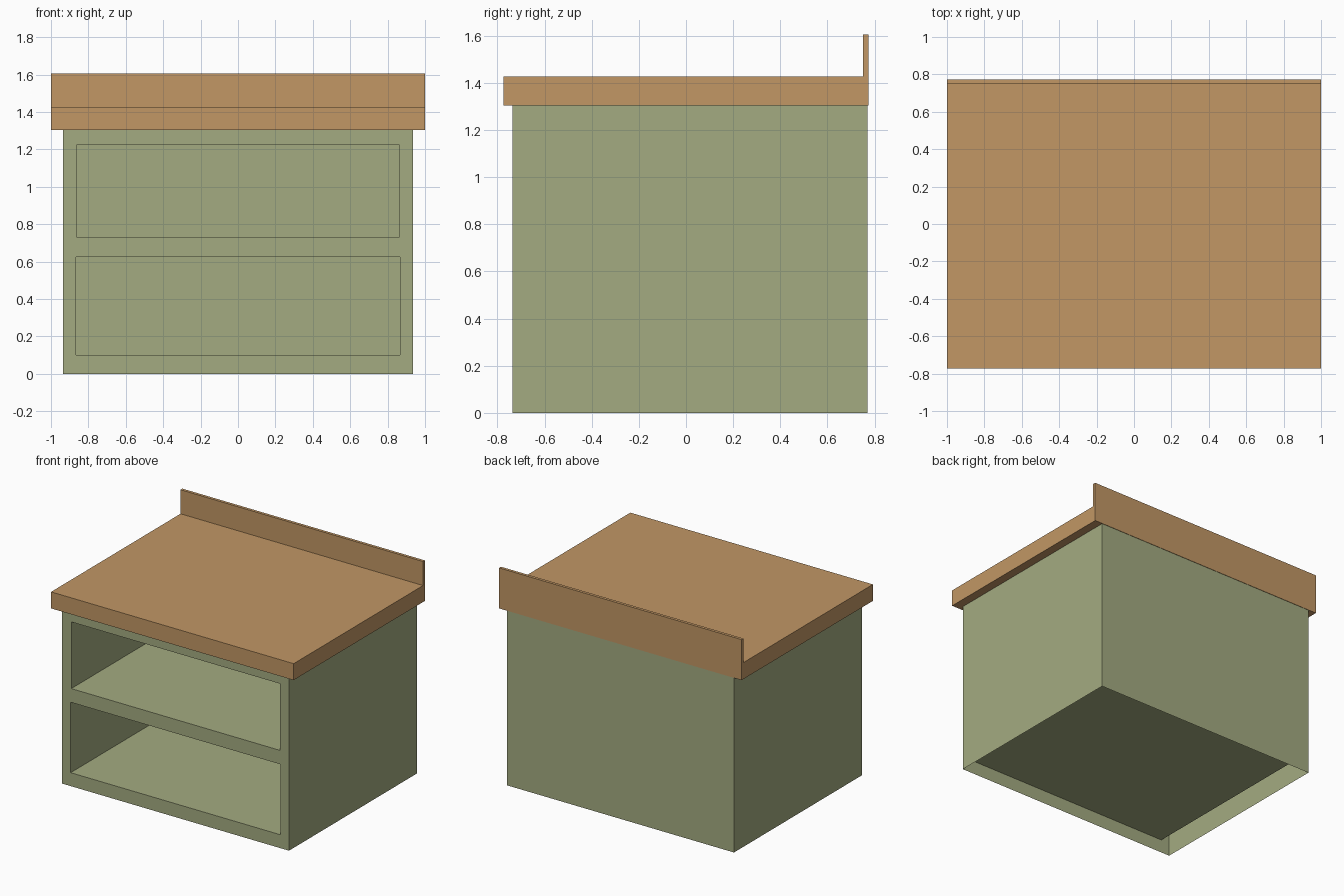
import bpy, bmesh

if "Cube" in bpy.data.objects:
    bpy.data.objects.remove(bpy.data.objects["Cube"])


def material(name, rgb):
    m = bpy.data.materials.new(name)
    m.diffuse_color = (*rgb, 1)
    m.use_nodes = True
    m.node_tree.nodes["Principled BSDF"].inputs["Base Color"].default_value = m.diffuse_color
    return m


def finish(name, bm, mat):
    bmesh.ops.remove_doubles(bm, verts=bm.verts, dist=0.0005)
    bmesh.ops.recalc_face_normals(bm, faces=bm.faces)
    me = bpy.data.meshes.new(name)
    bm.to_mesh(me)
    bm.free()
    me.materials.append(mat)
    ob = bpy.data.objects.new(name, me)
    bpy.context.collection.objects.link(ob)
    return ob


def ring(bm, w, y, z0, z1):
    """Upright rectangle of vertices facing the front."""
    return [bm.verts.new(p) for p in
            ((-w, y, z0), (w, y, z0), (w, y, z1), (-w, y, z1))]


def bridge(bm, a, b, sides=range(4)):
    for i in sides:
        j = (i + 1) % 4
        bm.faces.new((a[i], a[j], b[j], b[i]))


green = material("sage green", (0.371, 0.407, 0.220))
wood = material("warm wood", (0.539, 0.309, 0.130))

# Cabinet: thin shell open underneath, with two deep shelf openings in front
FRONT, BACK, HALF = -0.735, 0.77, 0.935
bm = bmesh.new()
for z0, z1, w, h0, h1 in ((0, 0.675, 0.865, 0.10, 0.625),
                          (0.675, 1.303, 0.86, 0.728, 1.225)):
    outer = ring(bm, HALF, FRONT, z0, z1)
    rear = ring(bm, HALF, BACK, z0, z1)
    mouth = ring(bm, w, FRONT, h0, h1)
    end = ring(bm, w, 0.72, h0, h1)
    bridge(bm, outer, mouth)            # front frame
    bridge(bm, mouth, end)              # cavity walls
    bm.faces.new(end)                   # cavity back
    bridge(bm, outer, rear, (1, 3))     # outer sides
    bm.faces.new(rear)                  # back panel
finish("cabinet", bm, green)

# Countertop with upstand: L-shaped profile extruded across the width
profile = [(-0.773, 1.303), (0.773, 1.303), (0.773, 1.605),
           (0.751, 1.605), (0.751, 1.426), (-0.773, 1.426)]
bm = bmesh.new()
face = bm.faces.new([bm.verts.new((-1, y, z)) for y, z in profile])
res = bmesh.ops.extrude_face_region(bm, geom=[face], use_keep_orig=True)
moved = [v for v in res["geom"] if isinstance(v, bmesh.types.BMVert)]
bmesh.ops.translate(bm, verts=moved, vec=(2, 0, 0))
finish("countertop", bm, wood)
